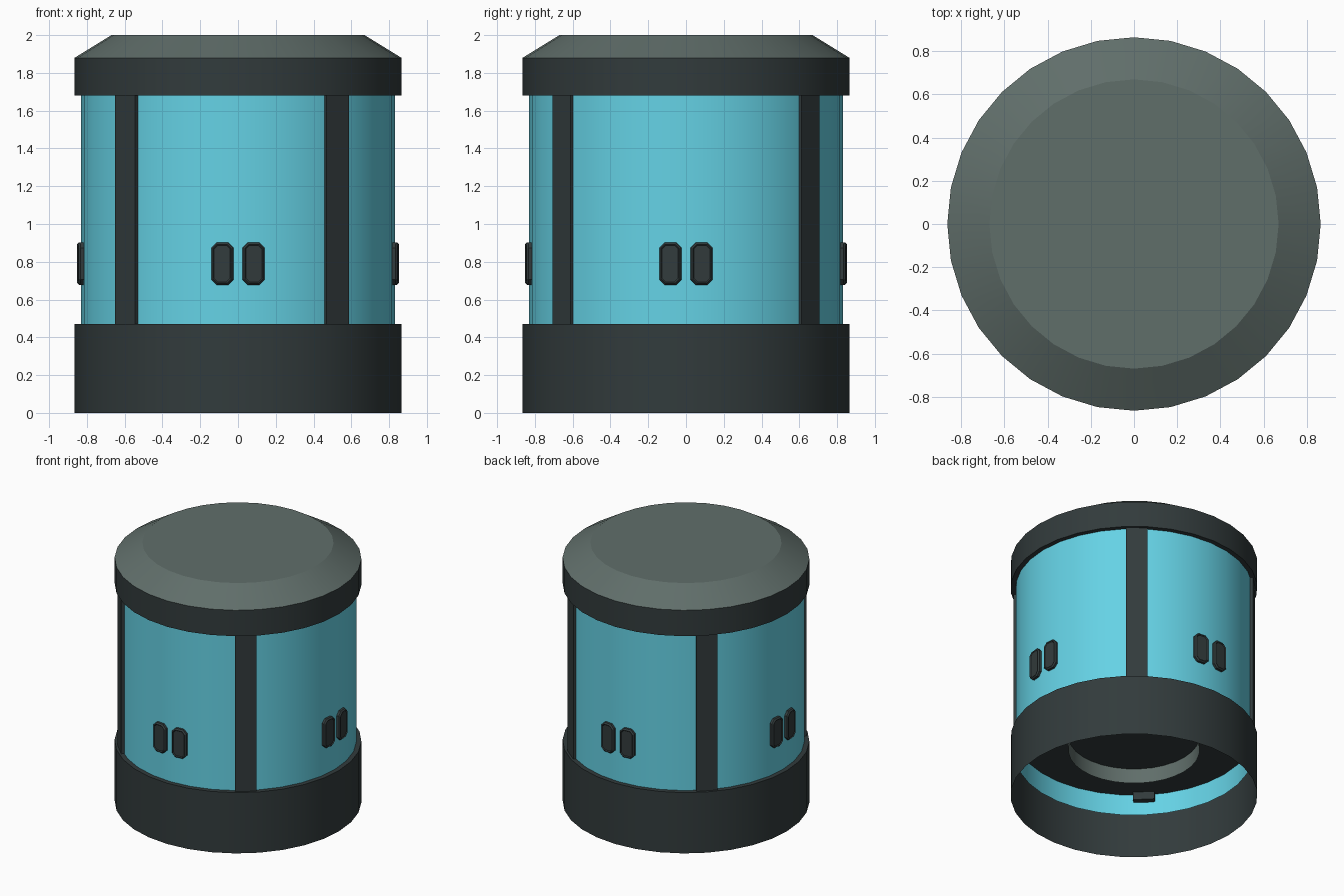
import bpy, bmesh, math
from mathutils import Matrix, Vector

if "Cube" in bpy.data.objects:
    bpy.data.objects.remove(bpy.data.objects["Cube"])

SIDES = 32


def srgb(r, g, b):
    def f(c):
        c /= 255
        return c / 12.92 if c <= 0.04045 else ((c + 0.055) / 1.055) ** 2.4
    return (f(r), f(g), f(b), 1)


def material(name, rgb):
    m = bpy.data.materials.new(name)
    m.diffuse_color = srgb(*rgb)
    m.use_nodes = True
    m.node_tree.nodes["Principled BSDF"].inputs["Base Color"].default_value = m.diffuse_color
    return m


BLUE = material("sky_blue", (101, 210, 229))
DARK = material("charcoal", (50, 59, 60))
GREY = material("slate_grey", (96, 110, 106))


def finish(name, bm, mat, smooth=True):
    me = bpy.data.meshes.new(name)
    bm.to_mesh(me)
    bm.free()
    me.materials.append(mat)
    ob = bpy.data.objects.new(name, me)
    bpy.context.collection.objects.link(ob)
    if smooth:
        bpy.ops.object.select_all(action='DESELECT')
        ob.select_set(True)
        bpy.context.view_layer.objects.active = ob
        bpy.ops.object.shade_smooth_by_angle(angle=math.radians(25))
    return ob


def lathe(name, profile, mat):
    """Revolve (radius, z) points, listed bottom to top on the outside."""
    bm = bmesh.new()
    rings = []
    for r, z in profile:
        if r == 0:
            rings.append([bm.verts.new((0, 0, z))] * SIDES)
        else:
            rings.append([bm.verts.new((r * math.cos(math.tau * i / SIDES),
                                        r * math.sin(math.tau * i / SIDES), z))
                          for i in range(SIDES)])
    for a, b in zip(rings, rings[1:]):
        for i in range(SIDES):
            j = (i + 1) % SIDES
            quad = list(dict.fromkeys((a[i], a[j], b[j], b[i])))
            bm.faces.new(quad)
    return finish(name, bm, mat)


# Body: open base skirt, coloured drum, inner floor and socket ring
lathe("base_skirt", [(0.865, 0), (0.865, 0.47), (0.83, 0.47)], DARK)
lathe("drum_wall", [(0.83, 0.32), (0.83, 1.70)], BLUE)
lathe("inner_floor", [(0, 0.48), (0.828, 0.48)], DARK)
lathe("socket_ring", [(0.46, 0.365), (0.46, 0.48)], GREY)

# Lid: dark rim band and sloped roof
lathe("lid_band", [(0.828, 1.68), (0.865, 1.68), (0.865, 1.88)], DARK)
lathe("lid_roof", [(0.865, 1.88), (0.67, 2.0), (0, 2.0)], GREY)

# Four upright posts set into the drum wall
for n, deg in enumerate((-51.3, 51.3, 135, -135)):
    bm = bmesh.new()
    bmesh.ops.create_cube(bm, size=1)
    bm.transform(Matrix.Rotation(math.radians(deg), 4, 'Z')
                 @ Matrix.Translation((0.813, 0, 1.055))
                 @ Matrix.Diagonal((0.064, 0.15, 1.27, 1)))
    finish(f"post_{n + 1}", bm, DARK, smooth=False)


def window(name, angle):
    """Chamfered plate with a raised frame and sunken pane."""
    w, h, c = 0.058, 0.112, 0.028
    outline = []
    for sy, sz in ((1, 1), (-1, 1), (-1, -1), (1, -1)):
        pts = [(sy * w, sz * (h - c)), (sy * (w - c), sz * h)]
        outline += pts if sy * sz > 0 else pts[::-1]
    bm = bmesh.new()
    face = bm.faces.new([bm.verts.new((0.81, y, z)) for y, z in outline])
    front = bmesh.ops.extrude_face_region(bm, geom=[face])["geom"]
    bmesh.ops.translate(bm, vec=Vector((0.033, 0, 0)),
                        verts=[v for v in front if isinstance(v, bmesh.types.BMVert)])
    pane = [f for f in front if isinstance(f, bmesh.types.BMFace)]
    bmesh.ops.inset_region(bm, faces=pane, thickness=0.010, depth=0.010)
    bmesh.ops.inset_region(bm, faces=pane, thickness=0.007, depth=-0.006)
    bmesh.ops.recalc_face_normals(bm, faces=bm.faces)
    bm.transform(Matrix.Rotation(angle, 4, 'Z') @ Matrix.Translation((0, 0, 0.79)))
    finish(name, bm, DARK, smooth=False)


# A pair of windows on each of the four sides
for k in range(4):
    for side, s in (("left", -1), ("right", 1)):
        window(f"window_{k + 1}_{side}", k * math.pi / 2 + s * math.asin(0.083 / 0.84))
